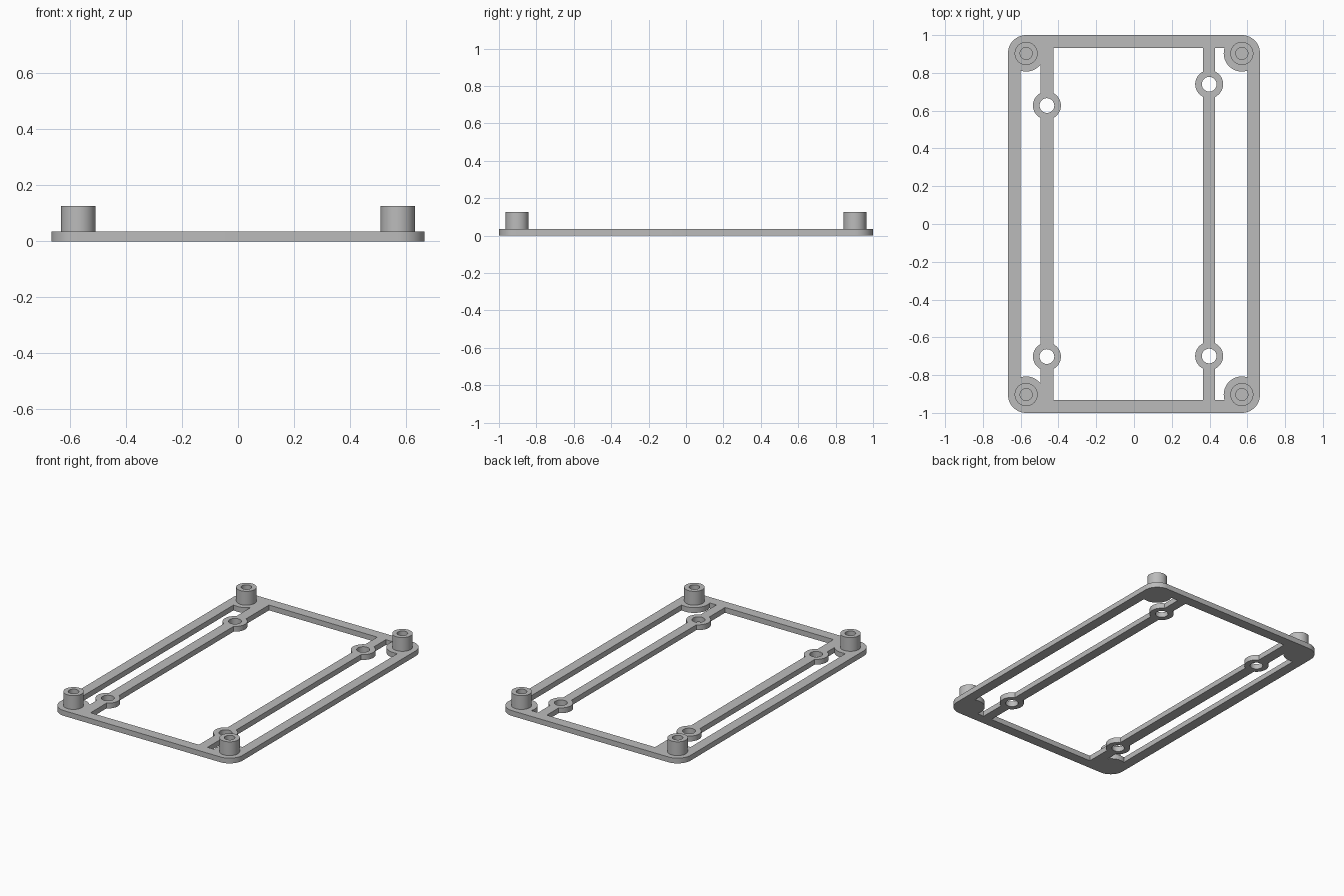
import bpy, bmesh, math

cube = bpy.data.objects.get("Cube")
if cube:
    bpy.data.objects.remove(cube)

HALF_X, HALF_Y, PLATE = 0.667, 1.0, 0.035
POST_X, POST_Y, POST_TOP = 0.571, 0.903, 0.126
PAD_R = 0.096
CORNERS = [(sx * POST_X, sy * POST_Y) for sx in (-1, 1) for sy in (-1, 1)]
RAILS = [(-0.461, 0.07), (0.398, 0.063)]                      # x, width
EYELETS = [(-0.461, 0.627), (-0.461, -0.702), (0.398, 0.74), (0.398, -0.699)]

grey = bpy.data.materials.new("plain grey")
grey.use_nodes = True
colour = (0.5, 0.5, 0.5, 1)
grey.diffuse_color = colour
grey.node_tree.nodes["Principled BSDF"].inputs["Base Color"].default_value = colour


def circle(cx, cy, r, n=64, start=0.0, sweep=math.tau):
    return [(cx + r * math.cos(start + sweep * i / n),
             cy + r * math.sin(start + sweep * i / n)) for i in range(n)]


def rect(cx, cy, hx, hy):
    return [(cx - hx, cy - hy), (cx + hx, cy - hy), (cx + hx, cy + hy), (cx - hx, cy + hy)]


def rounded_rect(hx, hy, r, n=16):
    pts = []
    for k, (sx, sy) in enumerate([(1, 1), (-1, 1), (-1, -1), (1, -1)]):
        for i in range(n + 1):
            a = math.pi / 2 * (k + i / n)
            pts.append((sx * (hx - r) + r * math.cos(a), sy * (hy - r) + r * math.sin(a)))
    return pts


def extrude(name, outlines, z0, z1):
    """Solid prisms from flat outlines."""
    bm = bmesh.new()
    for pts in outlines:
        low = [bm.verts.new((x, y, z0)) for x, y in pts]
        high = [bm.verts.new((x, y, z1)) for x, y in pts]
        bm.faces.new(low[::-1])
        bm.faces.new(high)
        for i in range(len(pts)):
            j = (i + 1) % len(pts)
            bm.faces.new((low[i], low[j], high[j], high[i]))
    mesh = bpy.data.meshes.new(name)
    bm.to_mesh(mesh)
    bm.free()
    mesh.materials.append(grey)
    ob = bpy.data.objects.new(name, mesh)
    bpy.context.collection.objects.link(ob)
    return ob


def activate(ob):
    bpy.ops.object.select_all(action='DESELECT')
    ob.select_set(True)
    bpy.context.view_layer.objects.active = ob


def cut(ob, outline, z0, z1):
    """Cut a prism out of an object and discard the cutter."""
    cutter = outline if isinstance(outline, bpy.types.Object) else extrude("cutter", [outline], z0, z1)
    cutter.hide_render = True
    mod = ob.modifiers.new("cut", 'BOOLEAN')
    mod.operation, mod.solver, mod.object = 'DIFFERENCE', 'EXACT', cutter
    activate(ob)
    bpy.ops.object.modifier_apply(modifier=mod.name)
    bpy.data.objects.remove(cutter)


# Openings: the inner rectangle less corner pads, rails and eyelet rings
openings = extrude("openings", [rect(0, 0, 0.6, 0.932)], -0.1, 0.2)
for x, y in CORNERS:
    cut(openings, circle(x, y, PAD_R), -0.2, 0.3)
for x, w in RAILS:
    cut(openings, rect(x, 0, w / 2, 1.1), -0.2, 0.3)
for x, y in EYELETS:
    cut(openings, circle(x, y, 0.074), -0.2, 0.3)

# Base plate with rails and eyelets
plate = extrude("base_plate", [rounded_rect(HALF_X, HALF_Y, PAD_R)], 0, PLATE)
cut(plate, openings, 0, 0)
for x, y in EYELETS:
    cut(plate, circle(x, y, 0.039, 48), -0.2, 0.3)

# Hollow corner posts, closed at the plate
posts = []
for x, y in CORNERS:
    name = ("front" if y < 0 else "back") + ("_left" if x > 0 else "_right") + "_post"
    post = extrude(name, [circle(x, y, 0.061)], PLATE - 0.005, POST_TOP)
    cut(post, circle(x, y, 0.032, 48), PLATE, 0.3)
    posts.append(post)

for ob in [plate] + posts:
    activate(ob)
    bpy.ops.object.shade_smooth_by_angle(angle=math.radians(30))
